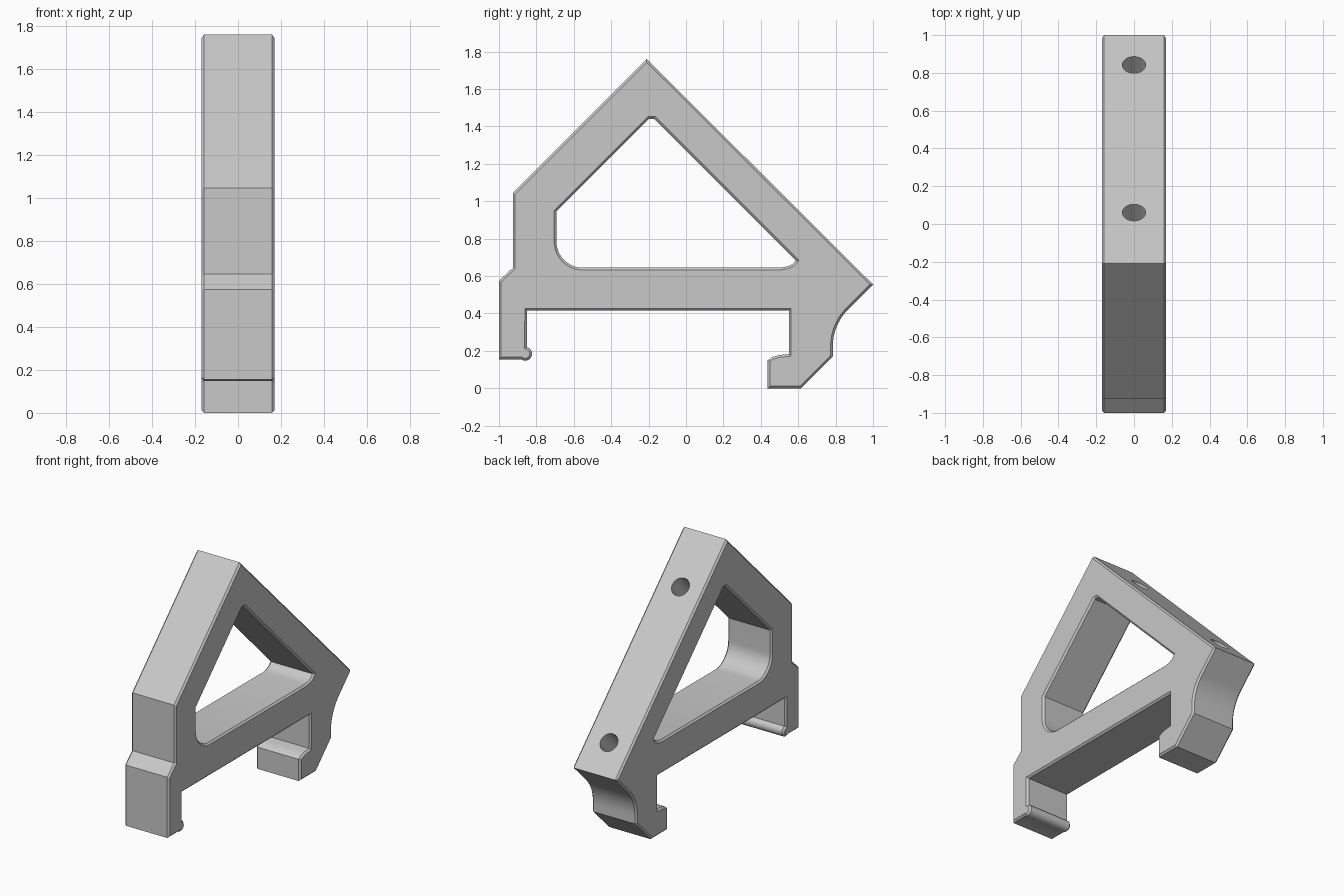
import bpy
import bmesh
from math import sin, cos, radians
from mathutils import Vector

cube = bpy.data.objects.get("Cube")
if cube:
    bpy.data.objects.remove(cube, do_unlink=True)

HALF = 0.17      # half the thickness
CHAMFER = 0.012  # chamfer on both sides
HOLE_R = 0.062

grey = bpy.data.materials.new("light grey plastic")
grey.use_nodes = True
COLOUR = (0.58, 0.58, 0.58, 1)
grey.diffuse_color = COLOUR
grey.node_tree.nodes["Principled BSDF"].inputs["Base Color"].default_value = COLOUR


def arc(cy, cz, r, start, end, steps):
    """Points along an arc in the side plane, angles in degrees."""
    angles = [radians(start + (end - start) * i / steps) for i in range(steps + 1)]
    return [(cy + r * cos(a), cz + r * sin(a)) for a in angles]


def inset(points, d):
    """Mitred inset of a counterclockwise outline; negative d grows it."""
    pts = [Vector(p) for p in points]
    result = []
    for i, p in enumerate(pts):
        a = (p - pts[i - 1]).normalized()
        b = (pts[(i + 1) % len(pts)] - p).normalized()
        na, nb = Vector((-a.y, a.x)), Vector((-b.y, b.x))
        result.append(p + (na + nb) * (d / (1 + na.dot(nb))))
    return result


def prism(name, outline, half, edge, d):
    """Extrude an outline along x, with its end rings inset by d over edge."""
    bm = bmesh.new()
    rings = []
    for x, off in ((-half, d), (edge - half, 0), (half - edge, 0), (half, d)):
        rings.append([bm.verts.new((x, p[0], p[1])) for p in inset(outline, off)])
    n = len(outline)
    for r, s in zip(rings, rings[1:]):
        for i in range(n):
            j = (i + 1) % n
            bm.faces.new((r[i], r[j], s[j], s[i]))
    bm.faces.new(rings[0])
    bm.faces.new(rings[-1])
    bmesh.ops.recalc_face_normals(bm, faces=bm.faces[:])
    mesh = bpy.data.meshes.new(name)
    bm.to_mesh(mesh)
    bm.free()
    obj = bpy.data.objects.new(name, mesh)
    bpy.context.collection.objects.link(obj)
    mesh.materials.append(grey)
    return obj


def activate(obj):
    bpy.ops.object.select_all(action='DESELECT')
    obj.select_set(True)
    bpy.context.view_layer.objects.active = obj


def cut(obj, cutter):
    """Subtract the cutter, then discard it."""
    cutter.hide_render = True
    activate(obj)
    mod = obj.modifiers.new("cut", 'BOOLEAN')
    mod.operation = 'DIFFERENCE'
    mod.solver = 'EXACT'
    mod.object = cutter
    bpy.ops.object.modifier_apply(modifier=mod.name)
    bpy.data.objects.remove(cutter, do_unlink=True)


# Outer silhouette: sloped frame, front clip with bead, rear hook
outline = [(-0.21, 1.76), (-0.925, 1.045), (-0.925, 0.645), (-1, 0.575), (-1, 0.155)]
outline += arc(-0.86, 0.185, 0.037, 235, 435, 14)
outline += [(-0.85, 0.415), (0.55, 0.415), (0.55, 0.183), (0.5, 0.178),
            (0.46, 0.167), (0.437, 0.15), (0.437, 0), (0.615, 0), (0.785, 0.17)]
outline += arc(1.065, 0.224, 0.28, 180, 135, 12)
outline += [(1, 0.555)]
bracket = prism("bracket", outline, HALF, CHAMFER, CHAMFER)

# Window through the frame, with chamfered rims
window = [(-0.198, 1.44), (-0.693, 0.945)]
window += arc(-0.553, 0.785, 0.14, 180, 270, 12)
window += [(0.5, 0.645), (0.54, 0.651), (0.57, 0.664), (0.587, 0.684), (-0.169, 1.44)]
flare = CHAMFER + 0.02
cut(bracket, prism("window_cutter", window, HALF + 0.02, flare, -flare))

# Two screw holes square to the long slope
for y, depth in ((0.06, 0.28), (0.84, 0.5)):
    out = 0.1
    shift = (out - depth) / 2 * cos(radians(45))
    bpy.ops.mesh.primitive_cylinder_add(
        vertices=32, radius=HOLE_R, depth=out + depth,
        location=(0, y + shift, 1.55 - y + shift), rotation=(radians(-45), 0, 0))
    cut(bracket, bpy.context.object)

activate(bracket)
bpy.ops.object.shade_smooth_by_angle(angle=radians(30))
